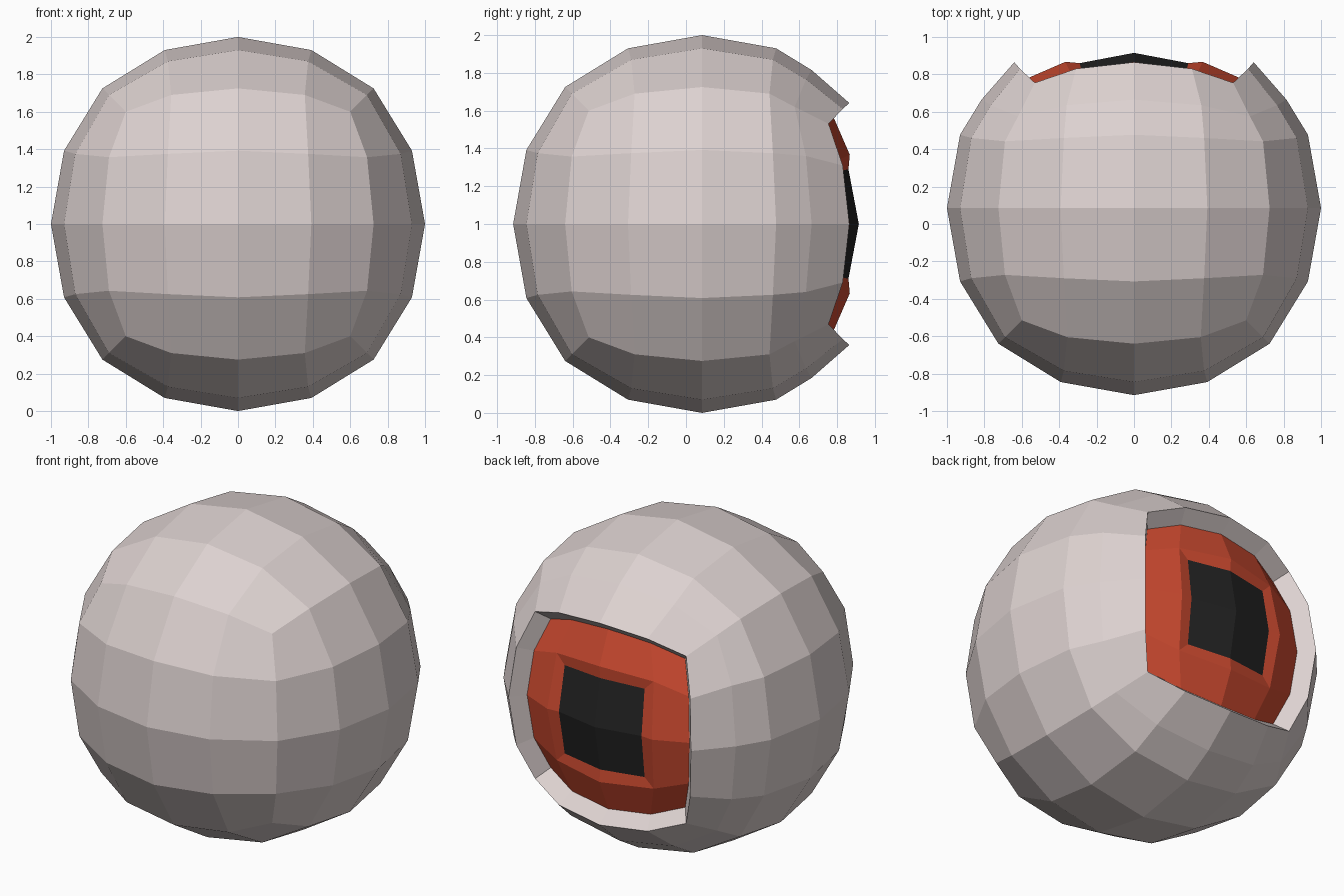
import bpy, bmesh
from mathutils import Vector

if "Cube" in bpy.data.objects:
    bpy.data.objects.remove(bpy.data.objects["Cube"])

CENTRE = Vector((0, 0.085, 1.0))
LIP = 0.89  # radial depth of the opening's lip

# Rounded-cube lattice: sorted |index| triple -> matching coordinates
BALL = {(0, 0, 2): (0, 0, 1), (0, 1, 2): (0, .392, .93), (1, 1, 2): (.375, .375, .87),
        (0, 2, 2): (0, .725, .725), (1, 2, 2): (.357, .69, .69), (2, 2, 2): (.6, .6, .6)}
# Rear loops: for side step 0, 1, 2 -> (depth y, major offset, minor offset)
REAR = {2: [(.58, .815, 0), (.55, .765, .36), (.49, .62, .62)],
        3: [(.78, .64, 0), (.745, .61, .31), (.67, .53, .53)]}


def sign(v):
    return (v > 0) - (v < 0)


def ball_point(i, j, k):
    if j >= 2:
        y, major, minor = REAR[j][min(abs(i), abs(k))]
        return Vector((sign(i) * (major if abs(i) == 2 else minor), y,
                       sign(k) * (major if abs(k) == 2 else minor)))
    key = tuple(sorted((abs(i), abs(j), abs(k))))
    return Vector([sign(v) * BALL[key][key.index(abs(v))] for v in (i, j, k)])


def make_object(name, quads, colour, facing):
    """Mesh from quads of points; the first face must look along facing."""
    bm = bmesh.new()
    for quad in quads:
        bm.faces.new([bm.verts.new(p + CENTRE) for p in quad])
    bmesh.ops.remove_doubles(bm, verts=bm.verts, dist=0.001)
    bmesh.ops.recalc_face_normals(bm, faces=bm.faces)
    bm.faces.ensure_lookup_table()
    bm.normal_update()
    if bm.faces[0].normal.dot(Vector(facing)) < 0:
        bmesh.ops.reverse_faces(bm, faces=bm.faces)
    mesh = bpy.data.meshes.new(name)
    bm.to_mesh(mesh)
    bm.free()
    mat = bpy.data.materials.new(name + "_colour")
    mat.diffuse_color = (*colour, 1)
    mat.use_nodes = True
    mat.node_tree.nodes["Principled BSDF"].inputs["Base Color"].default_value = mat.diffuse_color
    mesh.materials.append(mat)
    bpy.context.collection.objects.link(bpy.data.objects.new(name, mesh))


def grid_quads(fn, cells):
    return [[fn(i, k), fn(i + 1, k), fn(i + 1, k + 1), fn(i, k + 1)] for i, k in cells]


# Outer shell: front patch, wrapped sides, inward lip round the rear opening
cells = [(i, k) for i in range(-2, 2) for k in range(-2, 2)]
shell = grid_quads(lambda i, k: ball_point(i, -2, k), cells)
loop = ([(i, -2) for i in range(-2, 2)] + [(2, k) for k in range(-2, 2)] +
        [(i, 2) for i in range(2, -2, -1)] + [(-2, k) for k in range(2, -2, -1)])
for (i, k), (m, n) in zip(loop, loop[1:] + loop[:1]):
    for j in range(-2, 3):
        shell.append([ball_point(i, j, k), ball_point(m, j, n),
                      ball_point(m, j + 1, n), ball_point(i, j + 1, k)])
    a, b = ball_point(i, 3, k), ball_point(m, 3, n)
    shell.append([a, b, b * LIP, a * LIP])
make_object("shell", shell, (.72, .64, .63), (0, -1, 0))


def panel_point(i, k):
    if max(abs(i), abs(k)) == 2:
        return ball_point(i, 3, k) * LIP
    r, y = (.34, .725) if i and k else (.367, .782)
    return Vector((i * r, y, k * r))


def plate_point(i, k):
    if not (i or k):
        return Vector((0, .83, 0))
    r, y = (.28, .73) if i and k else (.29, .775)
    return Vector((i * r, y, k * r))


# Recessed red surround: sloped outer ring and narrow inner step
inner = [(i, k) for i in (-1, 0) for k in (-1, 0)]
surround = grid_quads(panel_point, [c for c in cells if c not in inner])
ring = [(-1, -1), (0, -1), (1, -1), (1, 0), (1, 1), (0, 1), (-1, 1), (-1, 0)]
for p, q in zip(ring, ring[1:] + ring[:1]):
    surround.append([panel_point(*p), panel_point(*q), plate_point(*q), plate_point(*p)])
make_object("red_surround", surround, (.62, .07, .03), (0, 1, 0))

# Black centre plate
make_object("black_plate", grid_quads(plate_point, inner), (.017, .017, .017), (0, 1, 0))
